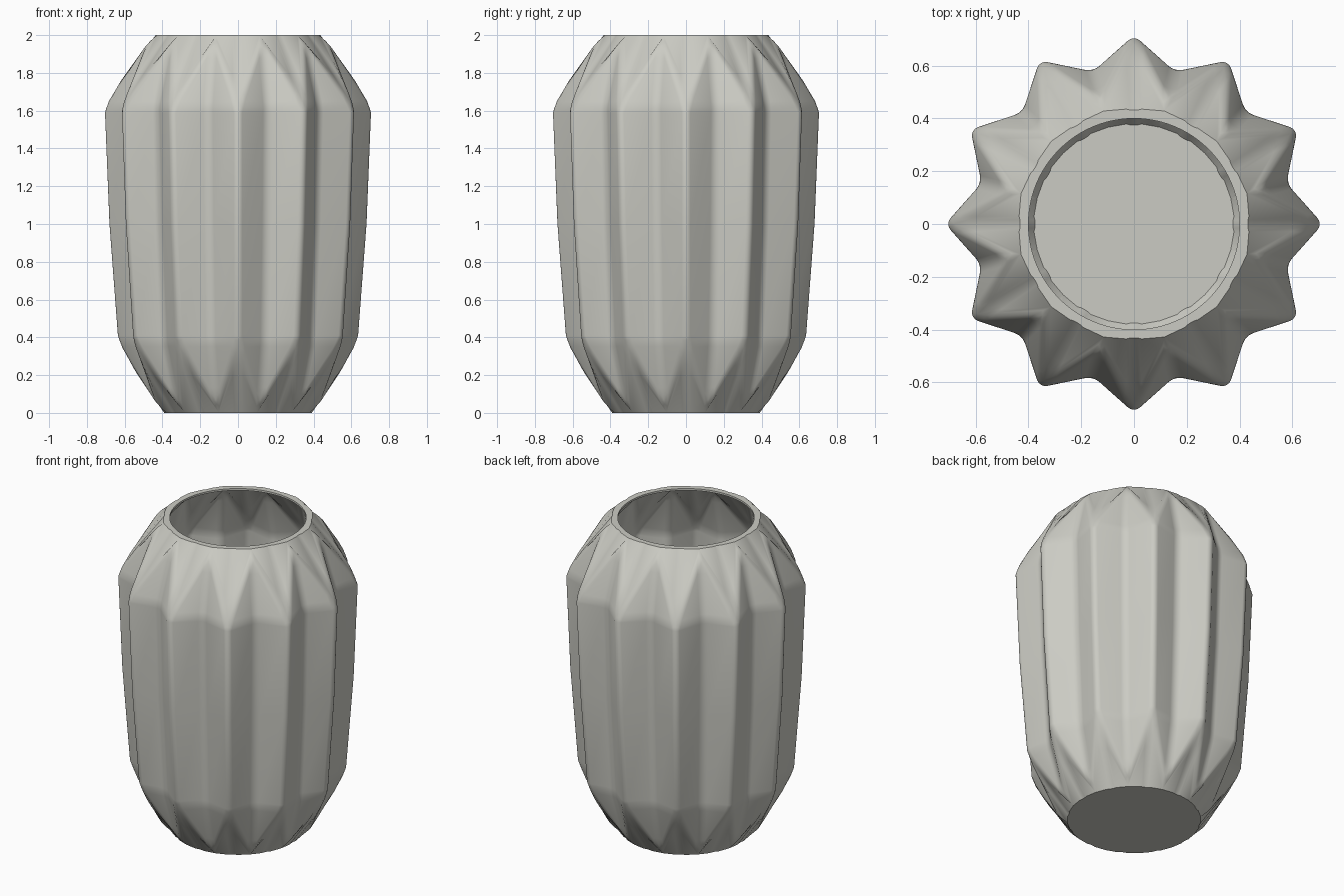
import bpy, bmesh
from math import cos, sin, pi

cube = bpy.data.objects.get("Cube")
if cube:
    bpy.data.objects.remove(cube, do_unlink=True)

RIBS = 12
# height, radius on the ribs, radius in the grooves
PROFILE = [(0.0, 0.38, 0.437), (0.38, 0.645, 0.543), (1.0, 0.692, 0.58),
           (1.62, 0.717, 0.599), (2.0, 0.425, 0.488)]


def ribbed_solid(name, inset, floor, ceiling):
    """Closed star-shaped solid whose ribs fold over at base and shoulder."""
    bm = bmesh.new()
    count = RIBS * 2
    rings = []
    for z, rib, groove in PROFILE:
        z = min(max(z, floor), ceiling)
        ring = []
        for i in range(count):
            r = (groove if i % 2 else rib) - inset
            a = i * pi / RIBS
            ring.append(bm.verts.new((r * cos(a), r * sin(a), z)))
        rings.append(ring)
    for level, (low, high) in enumerate(zip(rings, rings[1:])):
        for i in range(count):
            j = (i + 1) % count
            rib, groove = (i, j) if i % 2 == 0 else (j, i)
            if level == 0:            # folds fan down from each rib
                bm.faces.new((high[rib], high[groove], low[groove]))
                bm.faces.new((high[rib], low[groove], low[rib]))
            elif level == len(rings) - 2:   # folds fan up from each rib
                bm.faces.new((low[rib], low[groove], high[groove]))
                bm.faces.new((low[rib], high[groove], high[rib]))
            else:
                bm.faces.new((low[i], low[j], high[j], high[i]))
    bm.faces.new(rings[0])
    bm.faces.new(rings[-1])
    bmesh.ops.recalc_face_normals(bm, faces=bm.faces[:])

    # soften the folds, keep the base and rim edges tighter
    ends = set(rings[0]) | set(rings[-1])
    folds = [e for e in bm.edges if not (e.verts[0] in ends and e.verts[1] in ends)
             and e.calc_face_angle(0) > 0.12]
    bmesh.ops.bevel(bm, geom=folds, offset=0.03, offset_type='OFFSET',
                    segments=4, profile=0.5, affect='EDGES', clamp_overlap=True)
    bmesh.ops.recalc_face_normals(bm, faces=bm.faces[:])
    mesh = bpy.data.meshes.new(name)
    bm.to_mesh(mesh)
    bm.free()
    obj = bpy.data.objects.new(name, mesh)
    bpy.context.collection.objects.link(obj)
    return obj


def cut(target, cutter):
    mod = target.modifiers.new("cut", 'BOOLEAN')
    mod.operation = 'DIFFERENCE'
    mod.solver = 'EXACT'
    mod.object = cutter
    bpy.context.view_layer.objects.active = target
    bpy.ops.object.modifier_apply(modifier=mod.name)
    bpy.data.objects.remove(cutter, do_unlink=True)


# glazed body
clay = bpy.data.materials.new("pale warm grey")
clay.use_nodes = True
colour = (0.6, 0.6, 0.55, 1)
clay.diffuse_color = colour
clay.node_tree.nodes["Principled BSDF"].inputs["Base Color"].default_value = colour

vase = ribbed_solid("vase_body", 0, 0, 2)

# hollow inside
cut(vase, ribbed_solid("hollow", 0.012, 0.015, 1.988))

# round mouth
bpy.ops.mesh.primitive_cylinder_add(vertices=96, radius=0.4, depth=0.3,
                                    location=(0, 0, 2))
mouth = bpy.context.object
mouth.name = "mouth"
cut(vase, mouth)

vase.data.materials.clear()
vase.data.materials.append(clay)
for face in vase.data.polygons:
    face.material_index = 0

bpy.ops.object.select_all(action='DESELECT')
vase.select_set(True)
bpy.context.view_layer.objects.active = vase
bpy.ops.object.shade_smooth_by_angle(angle=0.6)
